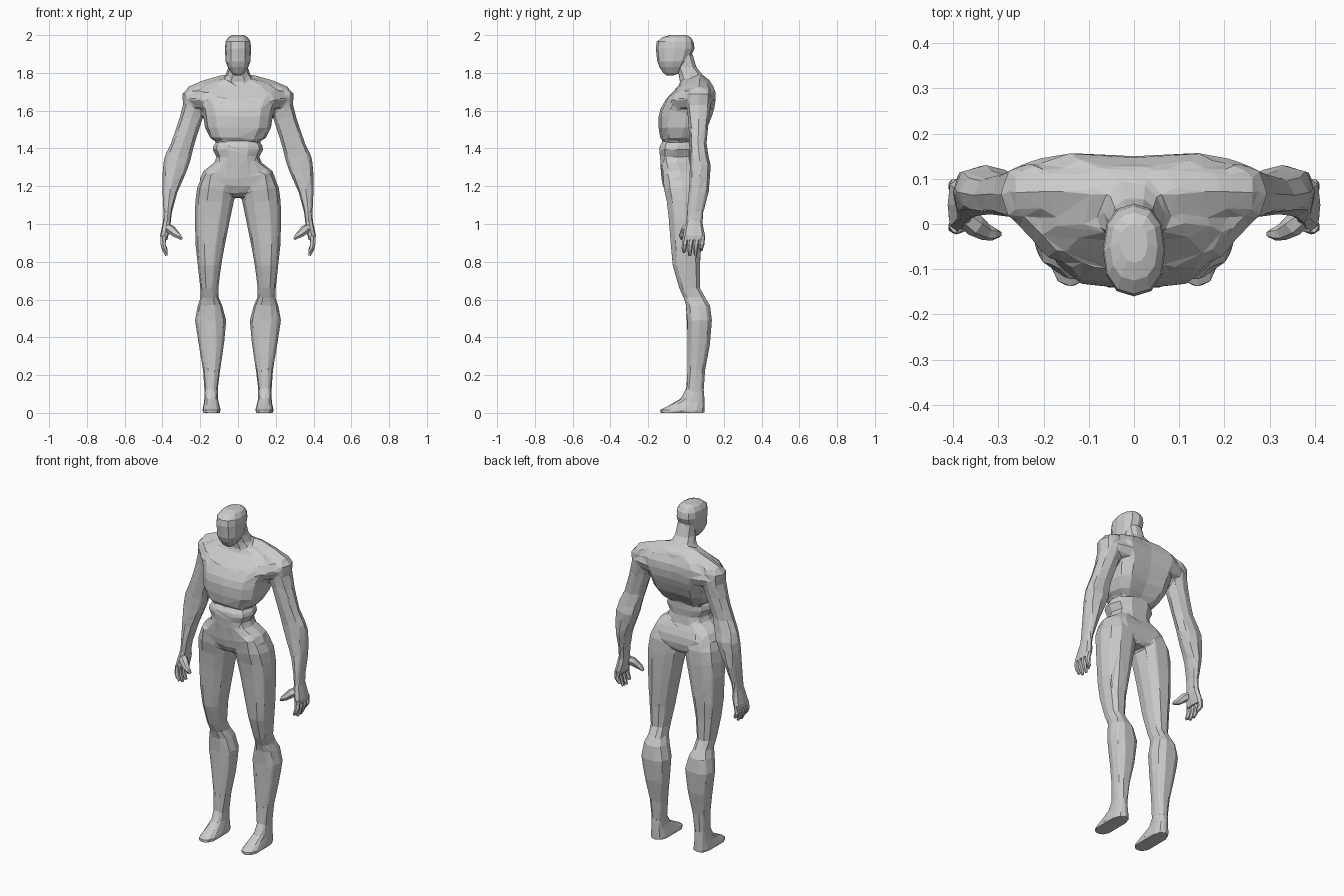
import bpy, bmesh, math
from mathutils import Vector

body = bmesh.new()      # overlapping volumes, fused into one skin at the end


def finish(name, bm):
    me = bpy.data.meshes.new(name)
    bm.to_mesh(me)
    bm.free()
    ob = bpy.data.objects.new(name, me)
    bpy.context.collection.objects.link(ob)
    return ob


def skin(bm, points):
    rings = [[bm.verts.new(p) for p in ring] for ring in points]
    faces = [bm.faces.new(rings[0]), bm.faces.new(rings[-1][::-1])]
    for a, b in zip(rings, rings[1:]):
        n = len(a)
        for i in range(n):
            j = (i + 1) % n
            faces.append(bm.faces.new((a[i], a[j], b[j], b[i])))
    bmesh.ops.recalc_face_normals(bm, faces=faces)


def sides(bm, points, mirror):
    skin(bm, points)
    if mirror:
        skin(bm, [[Vector((-p[0], p[1], p[2])) for p in r] for r in points])


def loft(bm, sections, n=8, e=0.8, mirror=False, groove=0.0):
    """Stack of rounded horizontal sections: (z, x0, x1, y0, y1)."""
    rings = []
    for z, x0, x1, y0, y1 in sections:
        ring = []
        for i in range(n):
            t = 2 * math.pi * i / n
            c, s = round(math.cos(t), 6), round(math.sin(t), 6)
            c = math.copysign(abs(c) ** e, c)
            s = math.copysign(abs(s) ** e, s)
            y = (y0 + y1) / 2 + s * (y1 - y0) / 2
            if i * 4 == n:
                y -= groove
            ring.append(Vector(((x0 + x1) / 2 + c * (x1 - x0) / 2, y, z)))
        rings.append(ring)
    sides(bm, rings, mirror)


def tube(bm, path, n=6):
    """Mirrored tapered limb along points (x, y, z, radius)."""
    pts = [Vector(p[:3]) for p in path]
    rings = []
    for k, p in enumerate(path):
        d = pts[min(k + 1, len(pts) - 1)] - pts[max(k - 1, 0)]
        q = d.to_track_quat('Z', 'Y')
        rings.append([pts[k] + q @ Vector((
            p[3] * math.cos(2 * math.pi * i / n),
            p[3] * math.sin(2 * math.pi * i / n), 0)) for i in range(n)])
    sides(bm, rings, True)


def centred(rows):
    return [(z, -w, w, y0, y1) for z, w, y0, y1 in rows]


# Head, a separate faceted shell
head = bmesh.new()
loft(head, centred([
    (1.785, .014, -.10, -.07), (1.80, .034, -.12, -.03), (1.83, .054, -.14, -.005),
    (1.86, .066, -.152, .015), (1.93, .069, -.16, .045), (1.965, .066, -.155, .04),
    (1.988, .052, -.125, .025), (2.0, .03, -.085, 0)]), n=12, e=0.85)
finish("head", head).modifiers.new("facets", 'TRIANGULATE')

# Neck and sloping shoulder muscles
loft(body, centred([
    (1.70, .12, -.04, .14), (1.755, .095, -.035, .132), (1.79, .065, -.04, .09),
    (1.83, .052, -.05, .057), (1.90, .047, -.07, .037)]), n=10)
tube(body, [(0, .06, 1.735, .062), (.08, .068, 1.727, .062),
            (.17, .072, 1.698, .064), (.25, .07, 1.67, .058)], n=8)

# Chest and back, with a spine groove
loft(body, centred([
    (1.43, .105, -.11, .055), (1.455, .147, -.137, .085), (1.51, .175, -.145, .125),
    (1.57, .184, -.145, .15), (1.61, .192, -.135, .163), (1.66, .22, -.107, .17),
    (1.70, .23, -.07, .167), (1.735, .19, -.037, .15), (1.765, .11, -.025, .13)]),
    n=12, e=0.65, groove=.02)
# Chest muscle to front of shoulder, and shoulder blade to back of shoulder
tube(body, [(.08, -.07, 1.63, .05), (.16, -.03, 1.655, .055), (.235, .045, 1.665, .05)])
tube(body, [(.12, .105, 1.655, .055), (.19, .092, 1.655, .056), (.24, .08, 1.655, .054)], n=8)

# Abdomen and pelvis
loft(body, centred([
    (1.26, .15, -.128, .06), (1.315, .13, -.138, .05), (1.355, .112, -.141, .045),
    (1.395, .135, -.145, .05), (1.415, .13, -.141, .05), (1.45, .10, -.115, .05)]),
    n=10, e=0.75)
loft(body, centred([
    (1.14, .02, -.06, .07), (1.165, .08, -.105, .085), (1.20, .18, -.122, .092),
    (1.24, .203, -.13, .088), (1.28, .183, -.133, .072), (1.32, .132, -.137, .05)]),
    n=12, e=0.75, groove=.012)

# Legs and feet
loft(body, [
    (.07, .107, .177, -.02, .097), (.12, .107, .178, 0, .096), (.23, .094, .186, .006, .104),
    (.36, .074, .208, .006, .129), (.49, .062, .228, .004, .14), (.57, .084, .213, -.003, .13),
    (.61, .102, .198, -.015, .105), (.66, .104, .2, -.038, .077),
    (.78, .089, .213, -.073, .077), (.88, .071, .224, -.083, .083), (1.03, .041, .229, -.095, .088),
    (1.12, .022, .226, -.106, .09), (1.19, .015, .217, -.121, .088), (1.27, .05, .182, -.126, .06)],
    n=10, mirror=True)
loft(body, [
    (0, .091, .189, -.142, .1), (.015, .091, .189, -.14, .1), (.04, .099, .183, -.09, .1),
    (.075, .107, .178, -.028, .098), (.13, .112, .175, .001, .094)],
    n=12, e=0.7, mirror=True)

# Arms
loft(body, [
    (.985, .358, .398, -.002, .087), (1.06, .35, .395, .003, .093), (1.17, .32, .4, .014, .121),
    (1.25, .284, .401, .018, .127), (1.31, .258, .398, .02, .131), (1.36, .246, .388, .021, .119),
    (1.43, .228, .354, .018, .109), (1.55, .19, .313, .011, .121), (1.63, .165, .292, 0, .134),
    (1.69, .16, .295, 0, .135), (1.715, .165, .267, .02, .13), (1.735, .17, .225, .045, .11)],
    n=8, mirror=True)

# Fuse the volumes, then reduce to irregular flat facets
skin_ob = finish("body", body)
m = skin_ob.modifiers.new("fuse", 'REMESH')
m.mode = 'VOXEL'
m.voxel_size = .008
m = skin_ob.modifiers.new("soften", 'SMOOTH')
m.iterations = 3
m = skin_ob.modifiers.new("facets", 'DECIMATE')
m.ratio = .022
m.use_symmetry = True
m.symmetry_axis = 'X'

# Hands: palm, four fingers, thumb
hand = bmesh.new()
loft(hand, [
    (.915, .375, .41, -.015, .098), (.94, .368, .412, -.016, .1), (.98, .356, .404, -.008, .092),
    (1.02, .358, .395, .003, .085)], n=8, e=0.7, mirror=True)
for i, tip in enumerate((.85, .833, .835, .86)):
    y = -.004 + i * .03
    tube(hand, [(.393, y, .935, .016), (.397, y - .003, .895, .015),
                (.39, y - .006, (tip + .895) / 2, .013), (.378, y - .006, tip, .008)])
tube(hand, [(.38, .02, .985, .022), (.352, -.003, .968, .025),
            (.328, -.018, .945, .019), (.312, -.022, .935, .015), (.297, -.022, .92, .007)])
finish("hands", hand).modifiers.new("facets", 'TRIANGULATE')
